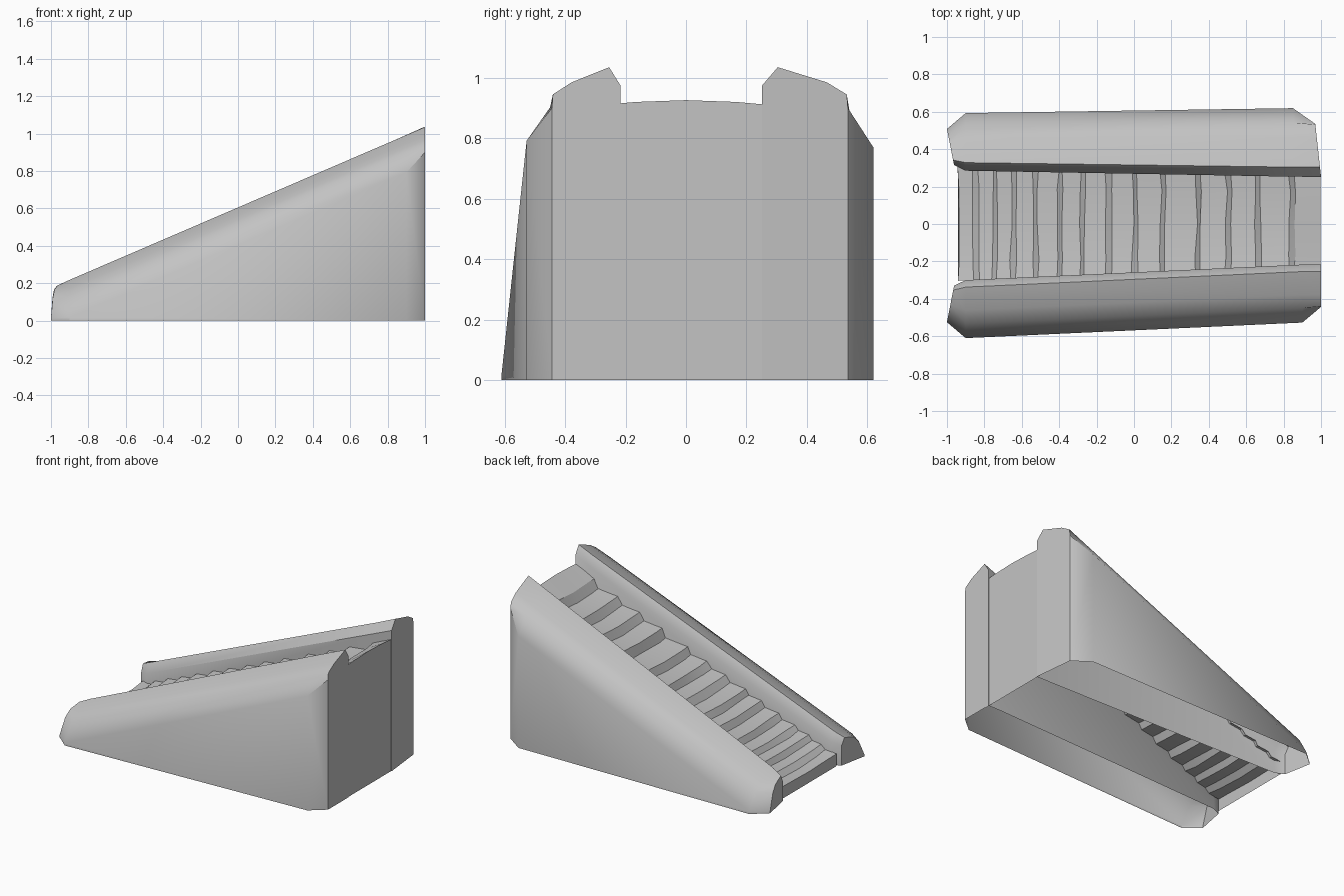
import bpy, bmesh, math, random

random.seed(4)
cube = bpy.data.objects.get("Cube")
if cube:
    bpy.data.objects.remove(cube)

stone = bpy.data.materials.new("grey stone")
stone.use_nodes = True
GREY = (0.55, 0.55, 0.55, 1)
stone.diffuse_color = GREY
stone.node_tree.nodes["Principled BSDF"].inputs["Base Color"].default_value = GREY


def ridge(x):
    """Height of the wall crest along the slope."""
    return 0.605 + 0.43 * x


def lerp(a, b, t):
    return a + (b - a) * t


def loft(name, rows, caps=False, angle=40):
    """Skin a list of equal-length rows of points."""
    bm = bmesh.new()
    grid = [[bm.verts.new(p) for p in row] for row in rows]
    for a, b in zip(grid, grid[1:]):
        for j in range(len(a) - 1):
            bm.faces.new((a[j], b[j], b[j + 1], a[j + 1]))
    if caps:
        bm.faces.new(grid[0])
        bm.faces.new(grid[-1])
        bmesh.ops.recalc_face_normals(bm, faces=bm.faces)
    mesh = bpy.data.meshes.new(name)
    bm.to_mesh(mesh)
    bm.free()
    mesh.materials.append(stone)
    obj = bpy.data.objects.new(name, mesh)
    bpy.context.collection.objects.link(obj)
    bpy.ops.object.select_all(action='DESELECT')
    obj.select_set(True)
    bpy.context.view_layer.objects.active = obj
    bpy.ops.object.shade_smooth_by_angle(angle=math.radians(angle))
    return obj


# Side walls: rounded coping, chamfered ends, open underneath
DROP = (0.06, 0, 0.045, 0.09, 0.2)


def wall(name, side, inner, outer, across, high_x, skew):
    def row(points):
        pts = [(x, side * y, z) for x, y, z in points]
        first, last = pts[0], pts[-1]
        return [(first[0], first[1], 0)] + pts + [(last[0], last[1], 0)]

    def section(x):
        t = (x + 0.9) / 1.8
        yi, yo = lerp(*inner, t), lerp(*outer, t)
        return row([(x, lerp(yi, yo, f), ridge(x) - d) for f, d in zip(across, DROP)])

    # Low end tapers to a narrower, rounded nose
    yi, yo = inner[0] + 0.03, outer[0] - 0.085
    low = row([(lerp(-0.962, -1, f), lerp(yi, yo, f), z)
               for f, z in zip(across, (0.14, 0.187, 0.165, 0.12, 0.012))])
    # High end is a flat face with the outer corner cut off
    width = outer[1] - inner[1]
    corner = across[3] - 0.03
    high = row([(1 - skew * f, inner[1] + width * f, z) for f, z in zip(
        (0, across[1], across[2], corner, corner + 0.01),
        (0.975, 1.035, 0.985, 0.945, 0.9))])
    loft(name, [low, section(-0.9), section(high_x), high], caps=True)


wall("right_wall", -1, (0.30, 0.217), (0.61, 0.527), (0, 0.12, 0.52, 0.75, 1), 0.9, 0.0)
wall("left_wall", 1, (0.285, 0.252), (0.593, 0.62), (0, 0.14, 0.58, 0.79, 1), 0.85, 0.04)

# Worn steps with sloping treads, running into the back panel
edges = [-0.94, -0.85, -0.75, -0.65, -0.53, -0.40, -0.28, -0.14,
         0.0, 0.15, 0.34, 0.5, 0.66, 0.84, 1.0]
columns = (-1, -0.65, 0, 0.65, 1)


def stair_row(x, z, wear=0.0, jitter=0.0):
    half = lerp(0.305, 0.255, (x + 1) / 2)
    out = []
    for c in columns:
        worn = wear * (1 - c * c)
        dx = random.uniform(-jitter, jitter)
        out.append((x + dx, c * half, z - worn))
    return out


rows = [stair_row(edges[0], 0)]
for a, b in zip(edges, edges[1:]):
    z0, z1 = ridge(a) - 0.115, ridge(b) - 0.115
    lip = 0 if a == edges[0] else 0.018
    rows.append(stair_row(a + lip, z0, 0.012, 0.006))
    if b < 1:
        rows.append(stair_row(b - 0.008, lerp(z0, z1, 0.25), 0.018, 0.008))
rows.append(stair_row(0.996, 0.912, -0.014))
loft("steps", rows, angle=20)

# Back panel closing the tall end
top = stair_row(0.996, 0.912, -0.014)
loft("back_panel", [top, [(x, y, 0) for x, y, z in top]], angle=20)
